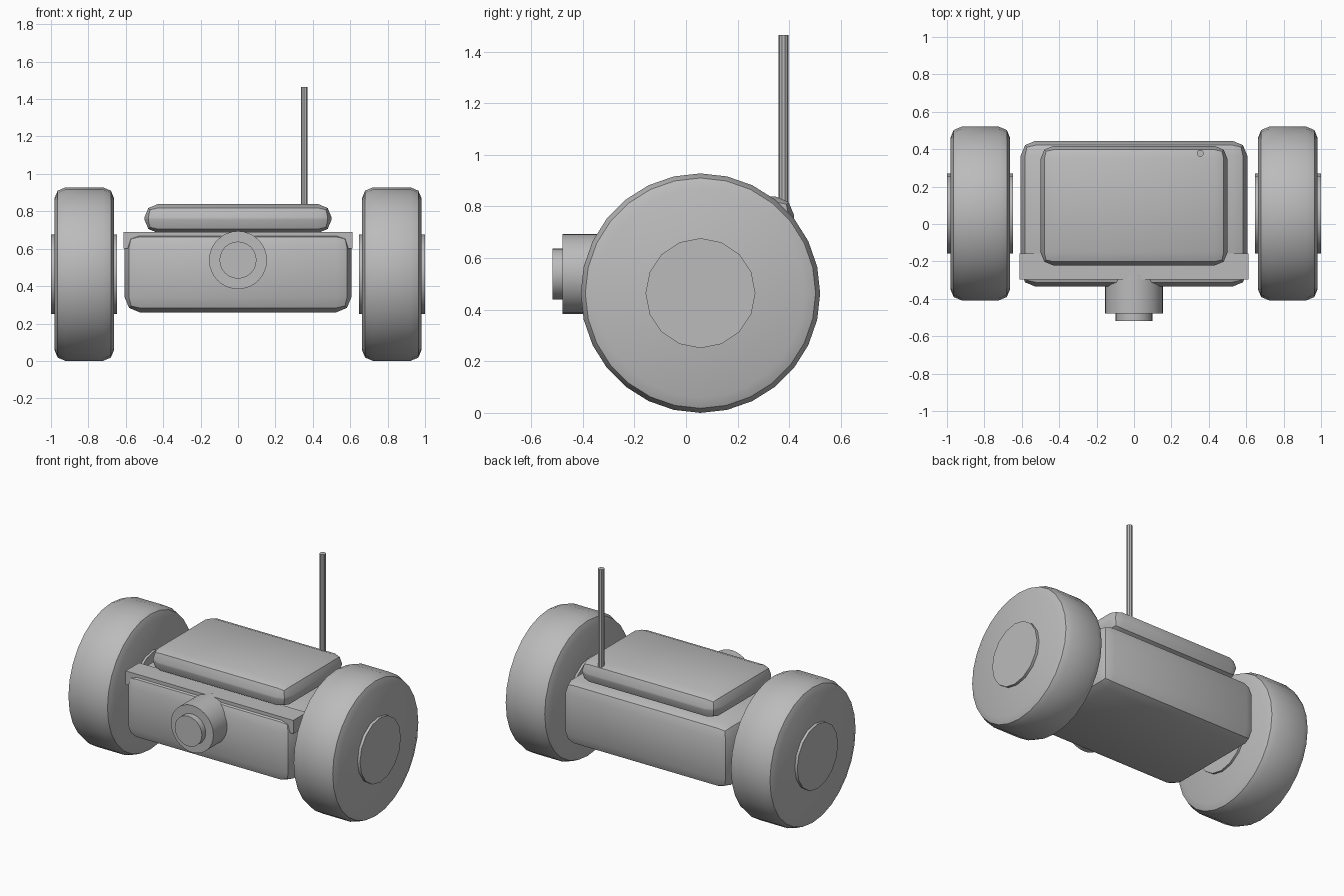
import bpy, bmesh, math
from mathutils import Matrix, Vector

if "Cube" in bpy.data.objects:
    bpy.data.objects.remove(bpy.data.objects["Cube"])

grey = bpy.data.materials.new("plain grey")
grey.diffuse_color = (0.5, 0.5, 0.5, 1)
grey.use_nodes = True
grey.node_tree.nodes["Principled BSDF"].inputs["Base Color"].default_value = grey.diffuse_color


def finish(name, bm, angle=35):
    """Turn a bmesh into a named object, smooth except at sharp edges."""
    bmesh.ops.recalc_face_normals(bm, faces=bm.faces)
    mesh = bpy.data.meshes.new(name)
    bm.to_mesh(mesh)
    bm.free()
    mesh.materials.append(grey)
    obj = bpy.data.objects.new(name, mesh)
    bpy.context.collection.objects.link(obj)
    bpy.ops.object.select_all(action='DESELECT')
    bpy.context.view_layer.objects.active = obj
    obj.select_set(True)
    bpy.ops.object.shade_smooth_by_angle(angle=math.radians(angle))
    return obj


def round_edges(bm, edges, width):
    bmesh.ops.bevel(bm, geom=edges, offset=width, offset_type='OFFSET',
                    segments=2, profile=0.5, affect='EDGES', clamp_overlap=True)


def box(name, lo, hi, bevel=0.0):
    lo, hi = Vector(lo), Vector(hi)
    bm = bmesh.new()
    bmesh.ops.create_cube(bm, size=1, matrix=Matrix.Translation((lo + hi) / 2)
                          @ Matrix.Diagonal((*(hi - lo), 1)))
    if bevel:
        round_edges(bm, bm.edges[:], bevel)
    return finish(name, bm)


def cylinder(name, start, end, radius, sides, bevel=0.0, angle=35):
    start, end = Vector(start), Vector(end)
    axis = end - start
    turn = {0: Matrix.Rotation(math.pi / 2, 4, 'Y'),
            1: Matrix.Rotation(math.pi / 2, 4, 'X'),
            2: Matrix.Identity(4)}[max(range(3), key=lambda i: abs(axis[i]))]
    bm = bmesh.new()
    bmesh.ops.create_cone(bm, cap_ends=True, segments=sides, radius1=radius,
                          radius2=radius, depth=axis.length,
                          matrix=Matrix.Translation((start + end) / 2) @ turn)
    if bevel:
        rims = [e for e in bm.edges if any(len(f.verts) > 4 for f in e.link_faces)]
        round_edges(bm, rims, bevel)
    return finish(name, bm, angle)


# Body, lid and front cross bar
box("body", (-0.606, -0.335, 0.26), (0.606, 0.445, 0.686), 0.08)
box("lid", (-0.5, -0.222, 0.685), (0.5, 0.418, 0.838), 0.07)
box("cross_bar", (-0.612, -0.298, 0.602), (0.612, -0.158, 0.69))

# Camera housing and lens
cylinder("camera_housing", (0, -0.478, 0.539), (0, -0.27, 0.539), 0.155, 32)
cylinder("camera_lens", (0, -0.518, 0.539), (0, -0.45, 0.539), 0.099, 24)

# Antenna
cylinder("antenna", (0.354, 0.378, 0.78), (0.354, 0.378, 1.465), 0.019, 10, angle=25)

# Wheels with hubs on both sides
wy, wz = 0.056, 0.464
for side, label in ((-1, "left"), (1, "right")):
    cylinder(label + "_wheel", (side * 0.662, wy, wz), (side * 0.982, wy, wz),
             0.464, 28, 0.06)
    cylinder(label + "_hub", (side * 0.647, wy, wz), (side * 1.0, wy, wz), 0.213, 16)
